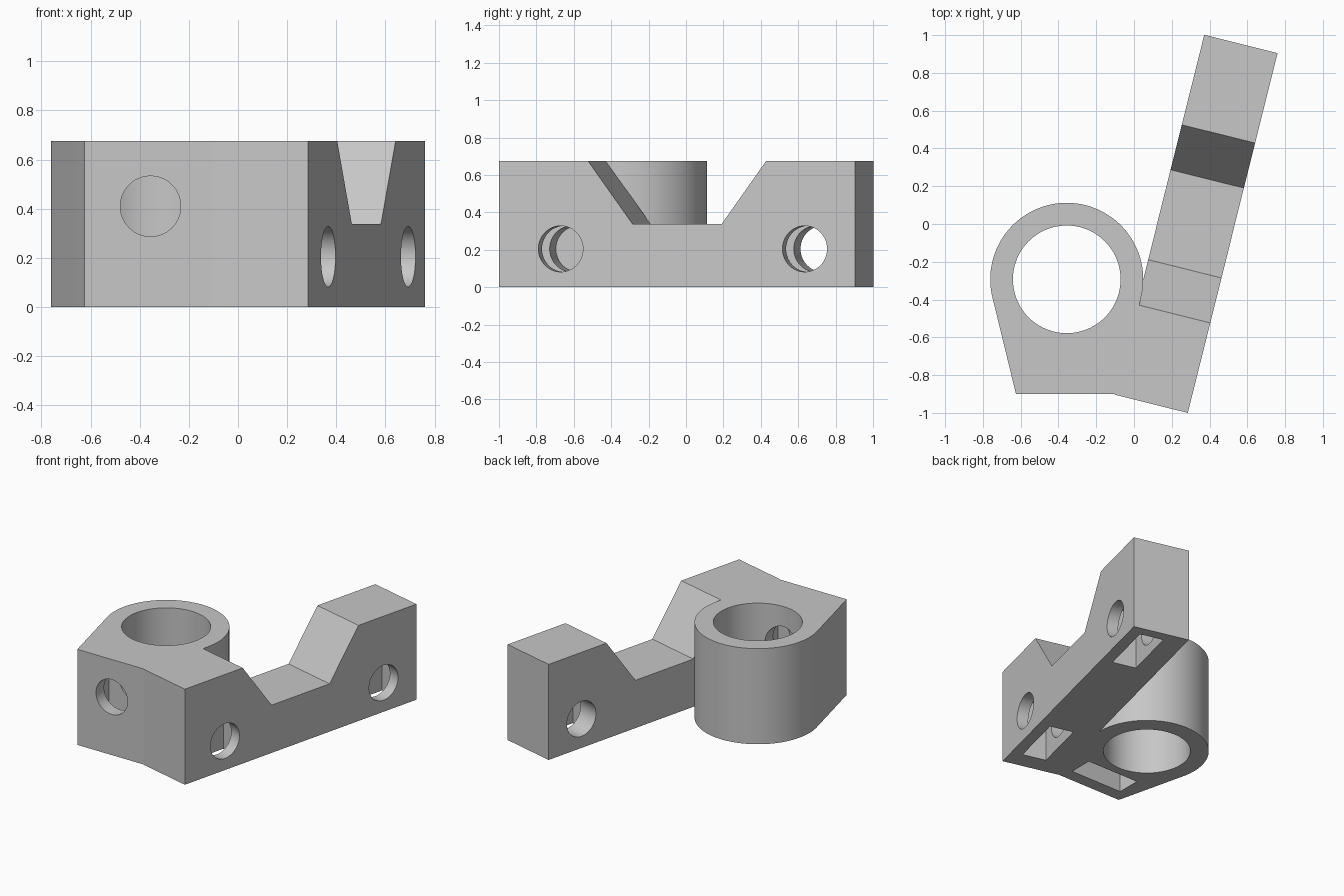
import bpy, bmesh, math
from mathutils import Vector, Matrix

if "Cube" in bpy.data.objects:
    bpy.data.objects.remove(bpy.data.objects["Cube"], do_unlink=True)

grey = bpy.data.materials.new("plain grey")
grey.use_nodes = True
colour = (0.57, 0.57, 0.57, 1)
grey.diffuse_color = colour
grey.node_tree.nodes["Principled BSDF"].inputs["Base Color"].default_value = colour

TILT = math.radians(14)
HEIGHT = 0.675
LENGTH, WIDTH = 1.963, 0.4
U = Vector((math.sin(TILT), math.cos(TILT), 0))      # along the bar
N = Vector((-math.cos(TILT), math.sin(TILT), 0))     # across the bar
ORIGIN = Vector((0.285, -1, 0))
UP = Vector((0, 0, 1))
RING = Vector((-0.356, -0.293, 0))
OUTER, INNER = 0.405, 0.285
BOLT, NUT, NUT_Z = 0.123, 0.205, 0.205


def on_bar(s, t, z=0):
    return ORIGIN + U * s + N * t + UP * z


def prism(name, points, sweep):
    """Extrude a closed outline along a vector."""
    bm = bmesh.new()
    face = bm.faces.new([bm.verts.new(p) for p in points])
    out = bmesh.ops.extrude_face_region(bm, geom=[face])
    moved = [g for g in out["geom"] if isinstance(g, bmesh.types.BMVert)]
    bmesh.ops.translate(bm, verts=moved, vec=sweep)
    bmesh.ops.recalc_face_normals(bm, faces=bm.faces)
    mesh = bpy.data.meshes.new(name)
    bm.to_mesh(mesh)
    bm.free()
    mesh.materials.append(grey)
    obj = bpy.data.objects.new(name, mesh)
    bpy.context.collection.objects.link(obj)
    return obj


def rod(name, start, sweep, radius, count=64):
    """Cylinder from a start point along a vector."""
    turn = sweep.to_track_quat('Z', 'Y').to_matrix()
    ring = [start + turn @ Vector((radius * math.cos(a), radius * math.sin(a), 0))
            for a in (math.tau * i / count for i in range(count))]
    return prism(name, ring, sweep)


def combine(target, other, operation):
    mod = target.modifiers.new(operation, 'BOOLEAN')
    mod.operation = operation
    mod.solver = 'EXACT'
    mod.object = other
    bpy.ops.object.select_all(action='DESELECT')
    bpy.context.view_layer.objects.active = target
    target.select_set(True)
    bpy.ops.object.modifier_apply(modifier=mod.name)
    bpy.data.objects.remove(other, do_unlink=True)


def nut_slot(corner, along, across, top):
    """Slot open at the underside, one nut wide."""
    base = corner - UP * 0.1
    points = [base, base + along, base + along + across, base + across]
    return prism("nut_slot", points, UP * (top + 0.1))


# Bar with a tapered notch in its upper edge
mid = LENGTH / 2
profile = [(0, 0), (LENGTH, 0), (LENGTH, HEIGHT), (mid + mid / 2, HEIGHT),
           (mid + mid / 4, HEIGHT / 2), (mid - mid / 4, HEIGHT / 2),
           (mid - mid / 2, HEIGHT), (0, HEIGHT)]
bracket = prism("clamp_bracket", [on_bar(s, 0, z) for s, z in profile], N * WIDTH)

# Bolt holes and nut slots in the bar
for s in (0.34, 1.685):
    combine(bracket, rod("bolt_hole", on_bar(s, -0.1, NUT_Z), N * (WIDTH + 0.2), BOLT),
            'DIFFERENCE')
    combine(bracket, nut_slot(on_bar(s - NUT, 0.08), U * NUT * 2, N * 0.17, NUT_Z + NUT),
            'DIFFERENCE')

# Ring body: straight front blending into a round back
steps = 72
start, end = -TILT, math.pi + TILT
outline = [Vector((-0.625, -0.9, 0)), Vector((-0.09, -0.9, 0))]
for i in range(steps + 1):
    a = start + (end - start) * i / steps
    outline.append(RING + Vector((math.cos(a), math.sin(a), 0)) * OUTER)
body = prism("ring_body", outline, UP * HEIGHT)

# Bore, front set-screw hole and its nut slot
combine(body, rod("bore", RING - UP * 0.1, UP * (HEIGHT + 0.2), INNER, 96), 'DIFFERENCE')
hole_z = NUT_Z * 2
combine(body, rod("screw_hole", Vector((RING.x, -1, hole_z)),
                  Vector((0, 1 + RING.y, 0)), BOLT), 'DIFFERENCE')
combine(body, nut_slot(Vector((RING.x - NUT, -0.81, 0)), Vector((NUT * 2, 0, 0)),
                       Vector((0, 0.17, 0)), hole_z + NUT), 'DIFFERENCE')

# Join the parts and smooth only the round walls
combine(bracket, body, 'UNION')
bpy.context.view_layer.objects.active = bracket
bracket.select_set(True)
bpy.ops.object.shade_smooth_by_angle(angle=math.radians(20))
